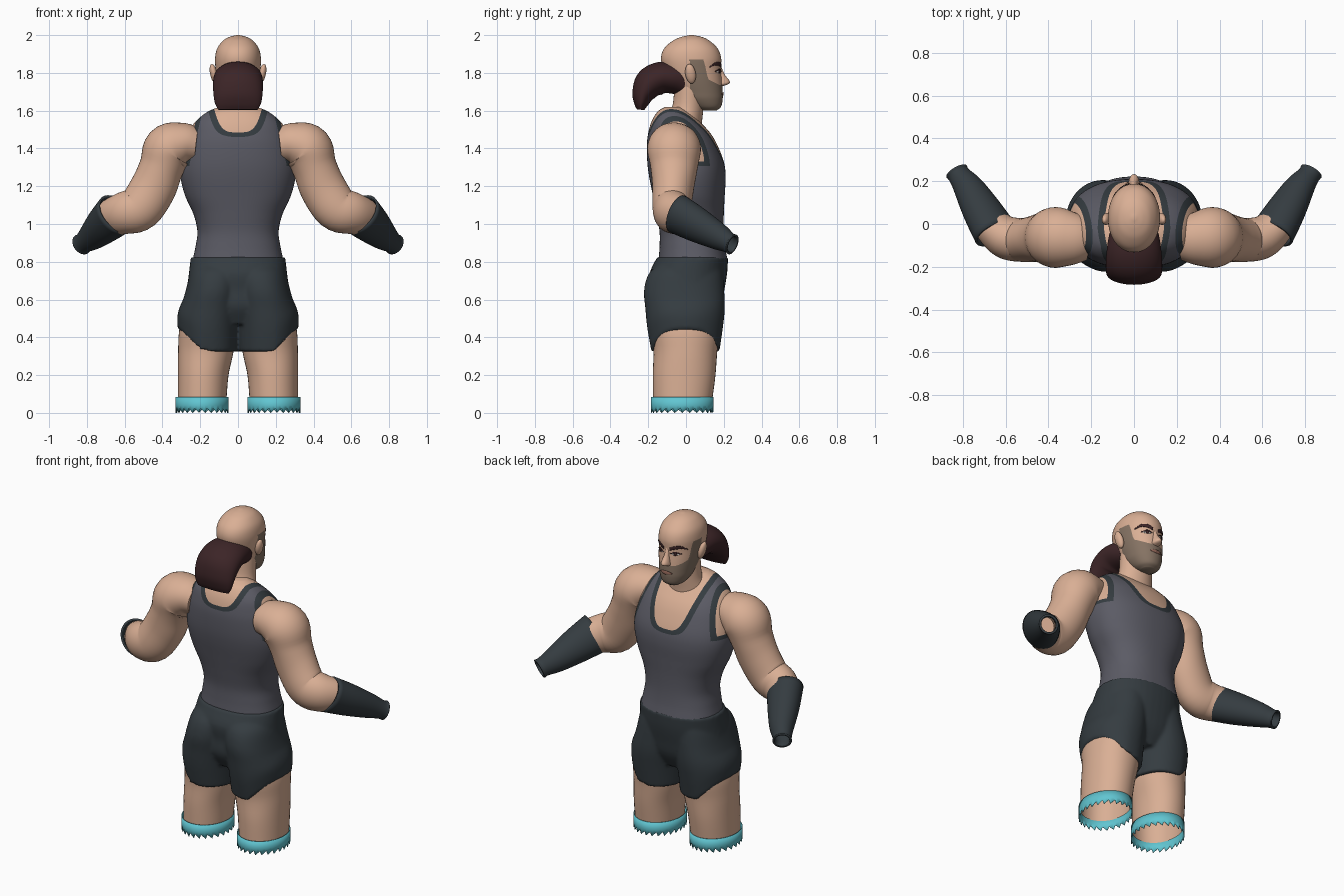
import bpy, bmesh, math
from mathutils import Vector
from mathutils.bvhtree import BVHTree

cube = bpy.data.objects.get("Cube")
if cube:
    bpy.data.objects.remove(cube)


def material(name, r, g, b):
    m = bpy.data.materials.new(name)
    m.use_nodes = True
    m.diffuse_color = (r, g, b, 1)
    bsdf = m.node_tree.nodes["Principled BSDF"]
    bsdf.inputs["Base Color"].default_value = (r, g, b, 1)
    bsdf.inputs["Roughness"].default_value = 0.8
    return m


skin = material("skin", .70, .43, .30)
shirt = material("grey shirt", .105, .105, .13)
dark = material("dark cloth", .035, .045, .052)
hair = material("dark brown hair", .045, .018, .02)
stubble = material("stubble", .235, .17, .125)
lips = material("lips", .32, .15, .11)
white = material("eye white", .75, .72, .68)
teal = material("teal band", .12, .56, .64)


def spline(pts, steps):
    """Catmull-Rom interpolation through tuples."""
    p = [Vector(q) for q in pts]
    p = [p[0] * 2 - p[1]] + p + [p[-1] * 2 - p[-2]]
    out = []
    for i in range(1, len(p) - 2):
        a, b, c, d = p[i - 1:i + 3]
        for k in range(steps):
            t = k / steps
            out.append((b * 2 + (c - a) * t + (a * 2 - b * 5 + c * 4 - d) * t ** 2
                        + (b * 3 - a - c * 3 + d) * t ** 3) / 2)
    return out + [p[-2]]


def cut(bm, field, value):
    """Cut the faces along the line where the field equals the value."""
    fresh = set()
    for e in list(bm.edges):
        a, b = e.verts
        da, db = field(a.co) - value, field(b.co) - value
        if da * db < 0:
            fresh.add(bmesh.utils.edge_split(e, a, da / (da - db))[1])
    for f in list(bm.faces):
        pair = [v for v in f.verts if v in fresh]
        if len(pair) == 2:
            bmesh.utils.face_split(f, pair[0], pair[1])


def finish(name, bm, mats, mirror=False, solid=0, field=None, levels=()):
    bmesh.ops.recalc_face_normals(bm, faces=bm.faces)
    for value in levels:
        cut(bm, field, value)
    for f in bm.faces:
        f.material_index = sum(field(f.calc_center_median()) > v for v in levels)
    me = bpy.data.meshes.new(name)
    bm.to_mesh(me)
    bm.free()
    for m in mats:
        me.materials.append(m)
    ob = bpy.data.objects.new(name, me)
    bpy.context.collection.objects.link(ob)
    bpy.ops.object.select_all(action='DESELECT')
    ob.select_set(True)
    bpy.context.view_layer.objects.active = ob
    bpy.ops.object.shade_smooth_by_angle(angle=math.radians(50))
    if solid:
        mod = ob.modifiers.new("thickness", 'SOLIDIFY')
        mod.thickness = solid
    if mirror:
        ob.modifiers.new("mirror", 'MIRROR')
    return ob


def loft(name, pts, mats, ref=None, segs=40, steps=5, power=2, cap=True, warp=None, **kw):
    """Skin elliptical rings (x, y, z, radius u, radius v); level rings if no ref axis."""
    rings = spline(pts, steps)
    cen = [Vector(r[:3]) for r in rings]
    bm = bmesh.new()
    rows = []
    for i, r in enumerate(rings):
        u, v = Vector((1, 0, 0)), Vector((0, 1, 0))
        if ref:
            t = (cen[min(i + 1, len(cen) - 1)] - cen[max(i - 1, 0)]).normalized()
            u = t.cross(Vector(ref)).normalized()
            v = u.cross(t)
        row = []
        for k in range(segs):
            a = math.tau * k / segs
            c, s = math.cos(a), math.sin(a)
            c = math.copysign(abs(c) ** (2 / power), c)
            s = math.copysign(abs(s) ** (2 / power), s)
            co = cen[i] + u * c * r[3] + v * s * r[4]
            row.append(bm.verts.new(warp(co) if warp else co))
        rows.append(row)
    for a, b in zip(rows, rows[1:]):
        for k in range(segs):
            n = (k + 1) % segs
            bm.faces.new((a[k], a[n], b[n], b[k]))
    if cap:
        bm.faces.new(rows[0])
        bm.faces.new(rows[-1])
    return finish(name, bm, mats, **kw)


def level(z, rx, back, front):
    return (0, (back + front) / 2, z, rx, (front - back) / 2)


def clamp(t):
    return min(max(t, 0), 1)


def scoop(c, bottom, depth, width):
    """Distance above a U-shaped neckline."""
    q = abs(c.x) / width
    return (c.z - bottom - depth * q ** 4) / math.hypot(1, 4 * depth * q ** 3 / width)


# Torso with a tank top: grey cloth, dark trim, skin inside the openings
def tank(c):
    w = clamp((c.y + .1) / .08)
    neck = w * scoop(c, 1.34, .22, .135) + (1 - w) * scoop(c, 1.485, .12, .125)
    hole = min(abs(c.x) - (.215 + .25 * (1.58 - c.z)), c.z - 1.33)
    return max(neck, hole)


torso = [level(*r) for r in (
    (.81, .24, -.145, .22), (.88, .225, -.14, .207), (.96, .215, -.14, .2),
    (1.05, .235, -.155, .2), (1.15, .28, -.175, .205), (1.25, .305, -.195, .21),
    (1.33, .305, -.205, .2), (1.42, .285, -.207, .165), (1.48, .262, -.2, .13),
    (1.53, .235, -.187, .085), (1.57, .195, -.168, .045), (1.6, .15, -.145, .01),
    (1.62, .1, -.11, -.02))]
loft("torso", torso, [shirt, dark, skin], segs=112, steps=7, power=2.3, field=tank, levels=(-.024, 0))
loft("neck", [(0, -.03, 1.42, .13, .11), (0, -.015, 1.54, .118, .1), (0, .01, 1.62, .1, .083),
              (0, .02, 1.74, .098, .08)], [skin])

# Arms and open forearm guards
loft("arm", [(.22, -.07, 1.42, .09, .10), (.29, -.068, 1.425, .112, .125), (.365, -.063, 1.395, .135, .142),
             (.405, -.063, 1.3, .118, .125), (.45, -.068, 1.19, .122, .11), (.52, -.075, 1.085, .12, .102),
             (.6, -.06, 1.058, .112, .1), (.675, .005, 1.03, .095, .08), (.75, .12, .965, .055, .05)],
     [skin], ref=(0, 1, 0), mirror=True)
loft("forearm_guard", [(.645, -.045, 1.053, .117, .095), (.708, .06, .995, .1, .086),
                       (.77, .165, .937, .076, .069), (.815, .225, .902, .056, .052),
                       (.828, .245, .892, .058, .054)],
     [dark], ref=(0, 1, 0), cap=False, solid=.012, mirror=True)


# Shorts: hips fused with two legs whose hem rises on the outside
def hem(co):
    if co.z < .6:
        co.z += .12 * clamp((co.x - .2) / .105) * (.6 - co.z) / .27
    return co


hips = loft("shorts_hips", [(0, 0, .47, .15, .14), (0, 0, .56, .25, .185), (0, .008, .65, .268, .195),
                            (0, .013, .74, .26, .205), (0, .035, .825, .25, .188)], [dark], power=2.2)
shorts = loft("shorts", [(.163, -.003, .325, .157, .18), (.16, -.005, .45, .16, .2),
                         (.148, -.005, .55, .156, .21), (.13, -.01, .65, .146, .212),
                         (.115, 0, .74, .138, .195), (.1, .03, .8, .12, .155)],
              [dark], segs=64, power=2.15, warp=hem, mirror=True)
hips.select_set(True)
bpy.ops.object.join()
fuse = shorts.modifiers.new("fuse", 'REMESH')
fuse.voxel_size = .01
fuse.use_smooth_shade = True
soften = shorts.modifiers.new("soften", 'SMOOTH')
soften.iterations = 5

# Open-ended legs and jagged knee bands
loft("leg", [(.19, -.018, .06, .128, .156), (.184, -.01, .2, .134, .166),
             (.17, -.003, .33, .147, .169), (.163, -.003, .45, .146, .183),
             (.15, 0, .55, .12, .15)], [skin], power=2.1, cap=False, mirror=True)


def teeth(co):
    if co.z < .01:
        a = math.atan2((co.y + .02) / .165, (co.x - .19) / .14)
        co.z += .033 * ((26 * a / math.tau + .01) % 1)
    return co


loft("knee_band", [(.19, -.02, .085, .14, .165), (.19, -.02, .04, .14, .165), (.19, -.02, 0, .14, .165)],
     [teal], segs=104, steps=1, cap=False, warp=teeth, solid=.004, mirror=True)


# Head with a stubbled jaw
def beard(c):
    limit = max(1.735, 1.765 - (c.y - .12) * .5, min(1.87, 1.87 - (c.y - .095) * 5))
    return min(c.y - .02, limit - c.z)


head_rings = [level(*r) for r in (
    (1.6, .04, .085, .16), (1.62, .068, .035, .185), (1.66, .09, -.02, .194),
    (1.7, .1, -.05, .194), (1.76, .112, -.09, .19), (1.82, .119, -.12, .185),
    (1.88, .121, -.132, .186), (1.93, .11, -.115, .167), (1.97, .08, -.07, .125),
    (1.99, .046, -.025, .085), (2, .008, .02, .038))]
head = loft("head", head_rings, [skin, stubble], segs=96, steps=7, power=2.1, field=beard, levels=(0,))
loft("nose", [(0, .175, 1.835, .01, .01), (0, .185, 1.79, .016, .021), (0, .19, 1.755, .024, .042),
              (0, .187, 1.74, .025, .036), (0, .18, 1.73, .015, .015)], [skin], segs=20)

# Ears
bm = bmesh.new()
bmesh.ops.create_uvsphere(bm, u_segments=20, v_segments=12, radius=1)
for v in bm.verts:
    v.co = Vector((.128 + .02 * v.co.x + .01 * v.co.z, .024 + .028 * v.co.y - .006 * v.co.z,
                   1.795 + .052 * v.co.z))
finish("ear", bm, [skin], mirror=True)

# Thin facial plates laid onto the head surface
surface = BVHTree.FromPolygons([v.co.copy() for v in head.data.vertices],
                               [list(p.vertices) for p in head.data.polygons])


def face_plate(name, cols, mat, lift=.003):
    """Columns of (x, low z, high z), projected onto the face."""
    bm = bmesh.new()
    rows = []
    for x, low, high in spline(cols, 4):
        row = []
        for k in range(4):
            z = low + (high - low) * k / 3
            hit = surface.ray_cast(Vector((x, 1, z)), Vector((0, -1, 0)))[0]
            row.append(bm.verts.new(hit + Vector((0, lift, 0))))
        rows.append(row)
    for a, b in zip(rows, rows[1:]):
        for k in range(3):
            bm.faces.new((a[k], b[k], b[k + 1], a[k + 1]))
    finish(name, bm, [mat], solid=.002, mirror=True)


face_plate("eyebrow", [(.02, 1.826, 1.843), (.05, 1.836, 1.856), (.08, 1.84, 1.855), (.1, 1.828, 1.834)], hair, .005)
face_plate("eye_white", [(.03, 1.803, 1.806), (.05, 1.799, 1.815), (.072, 1.804, 1.807)], white)
face_plate("iris", [(.043, 1.801, 1.811), (.051, 1.798, 1.816), (.059, 1.801, 1.811)], hair, .005)
face_plate("eyelid_line", [(.024, 1.805, 1.809), (.05, 1.814, 1.822), (.08, 1.804, 1.809)], hair, .005)
face_plate("lip", [(.0, 1.678, 1.7), (.02, 1.681, 1.698), (.04, 1.687, 1.69)], lips, .005)

# Thick ponytail arching off the back of the head
loft("ponytail", [(0, 0, 1.757, .085, .1), (0, -.06, 1.772, .083, .118), (0, -.13, 1.775, .084, .128),
                  (0, -.19, 1.745, .083, .132), (0, -.225, 1.69, .062, .13),
                  (0, -.237, 1.64, .04, .122), (0, -.24, 1.605, .02, .105)],
     [hair], ref=(1, 0, 0), segs=48)
